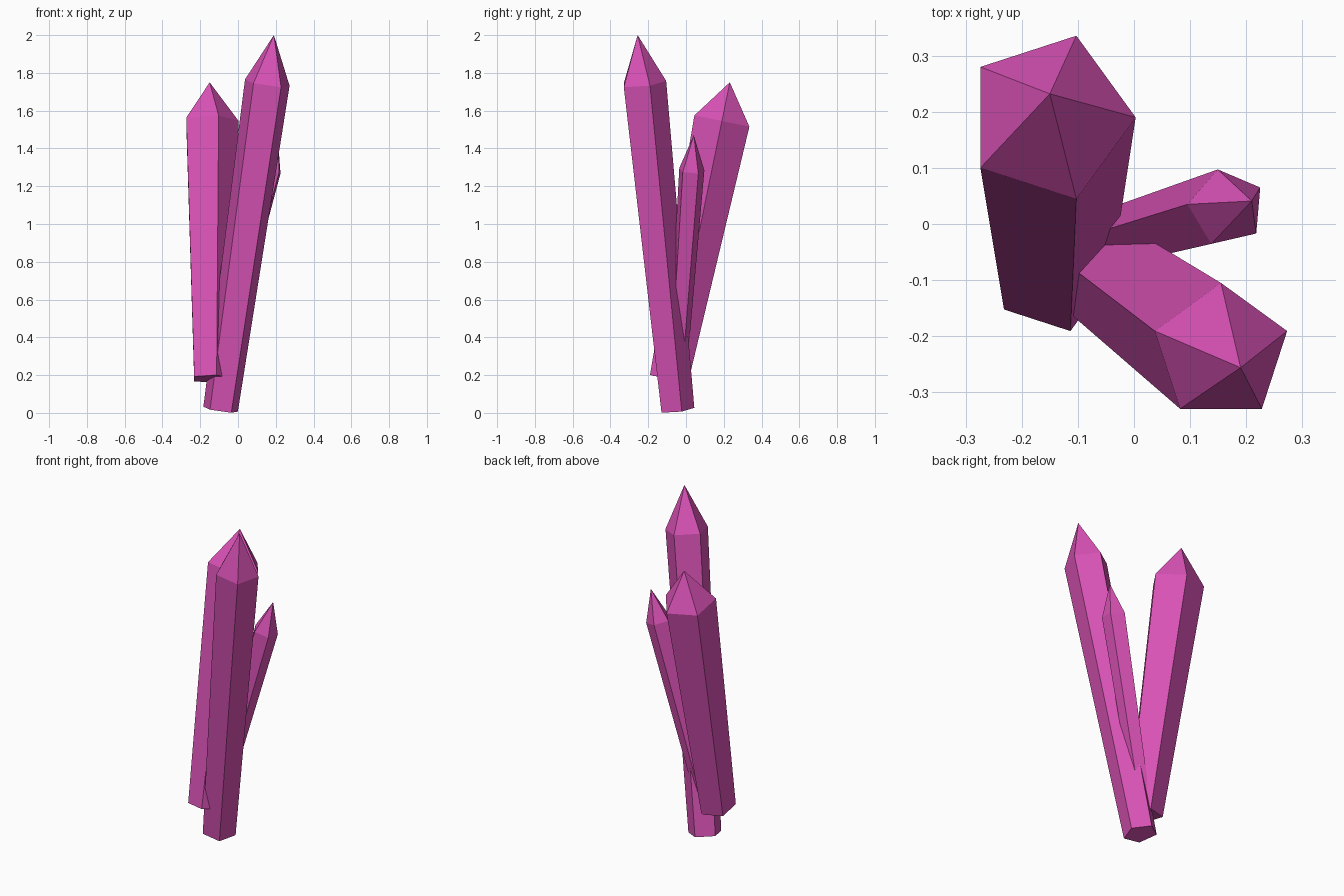
import bpy, bmesh
from math import cos, sin, radians
from mathutils import Vector

if "Cube" in bpy.data.objects:
    bpy.data.objects.remove(bpy.data.objects["Cube"])

mat = bpy.data.materials.new("magenta_crystal")
mat.diffuse_color = (0.70, 0.085, 0.47, 1)
mat.use_nodes = True
mat.node_tree.nodes["Principled BSDF"].inputs["Base Color"].default_value = mat.diffuse_color


def crystal(name, base, shoulder, tip, r_base, r_top, angle):
    """Leaning five-sided shard: tapered shaft with a pointed cap."""
    base, shoulder, tip = Vector(base), Vector(shoulder), Vector(tip)
    axis = shoulder - base
    bm = bmesh.new()

    # ring lying square to the leaning axis
    def ring(c, r):
        verts = []
        for i in range(5):
            a = radians(angle + 72 * i)
            dx, dy = r * cos(a), r * sin(a)
            dz = -(axis.x * dx + axis.y * dy) / axis.z
            verts.append(bm.verts.new(c + Vector((dx, dy, dz))))
        return verts

    low, high = ring(base, r_base), ring(shoulder, r_top)
    top = bm.verts.new(tip)
    bm.faces.new(low[::-1])
    for i in range(5):
        j = (i + 1) % 5
        bm.faces.new((low[i], low[j], high[j], high[i]))
        bm.faces.new((high[i], high[j], top))
    mesh = bpy.data.meshes.new(name)
    bm.to_mesh(mesh)
    bm.free()
    mesh.materials.append(mat)
    obj = bpy.data.objects.new(name, mesh)
    bpy.context.collection.objects.link(obj)


# tall front shard, wide back shard, thin side shard
crystal("tall_crystal", (-0.092, -0.052, 0.017), (0.155, -0.229, 1.745),
        (0.19, -0.256, 2.0), 0.096, 0.124, 90)
crystal("wide_crystal", (-0.146, -0.09, 0.18), (-0.150, 0.190, 1.545),
        (-0.15, 0.232, 1.75), 0.106, 0.153, 0)
crystal("thin_crystal", (-0.105, -0.048, 0.21), (0.165, 0.029, 1.285),
        (0.21, 0.041, 1.47), 0.052, 0.07, 31)
